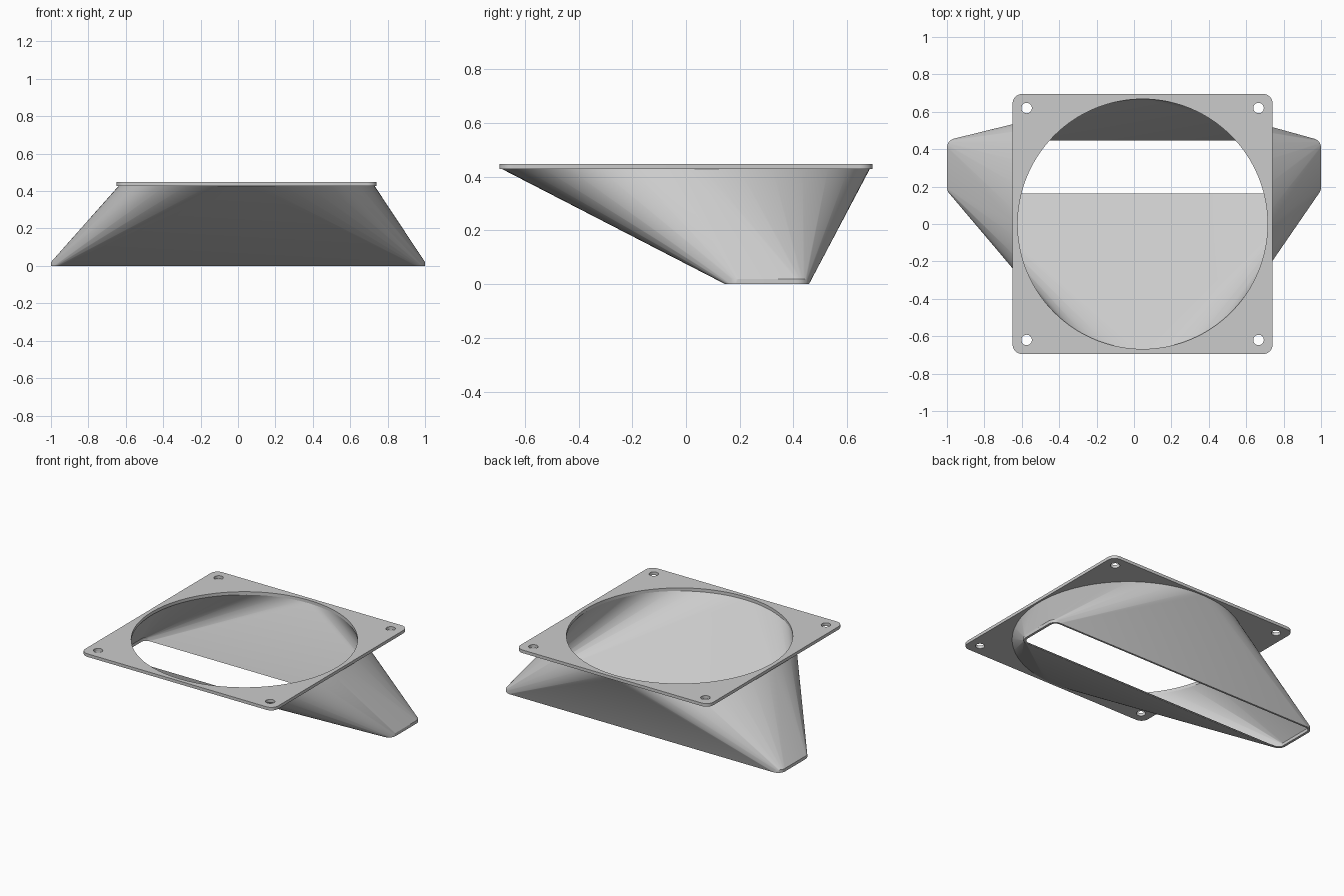
import bpy, bmesh, math

cube = bpy.data.objects.get("Cube")
if cube:
    bpy.data.objects.remove(cube, do_unlink=True)

grey = bpy.data.materials.new("light grey plastic")
grey.use_nodes = True
grey.diffuse_color = (0.6, 0.6, 0.6, 1)
grey.node_tree.nodes["Principled BSDF"].inputs["Base Color"].default_value = (0.6, 0.6, 0.6, 1)

CX = 0.046               # centre of the round inlet
Z_LOW, Z_TOP = 0.428, 0.448   # underside and top of the flange
HOLE_R, WALL = 0.668, 0.016
SLOT_Y = 0.302           # centre of the outlet slot
LIP = 0.02               # height of the straight outlet end


def circle(cx, cy, r, n):
    return [(cx + r * math.cos(2 * math.pi * i / n),
             cy + r * math.sin(2 * math.pi * i / n)) for i in range(n)]


def rounded_rect(cx, cy, hx, hy, r, n=8):
    pts = []
    for q, (sx, sy) in enumerate([(1, 1), (-1, 1), (-1, -1), (1, -1)]):
        for i in range(n + 1):
            a = math.pi / 2 * (q + i / n)
            pts.append((cx + sx * (hx - r) + r * math.cos(a),
                        cy + sy * (hy - r) + r * math.sin(a)))
    return pts


def finish(bm, name):
    mesh = bpy.data.meshes.new(name)
    bm.to_mesh(mesh)
    bm.free()
    obj = bpy.data.objects.new(name, mesh)
    bpy.context.collection.objects.link(obj)
    mesh.materials.append(grey)
    bpy.ops.object.select_all(action="DESELECT")
    obj.select_set(True)
    bpy.context.view_layer.objects.active = obj
    bpy.ops.object.shade_smooth_by_angle(angle=math.radians(30))
    return obj


def flat(face, z):
    return all(abs(v.co.z - z) < 1e-4 for v in face.verts)


def add_shell(bm, radius, slot):
    """Hull from round inlet to slot, open at both ends; returns the slot rim."""
    verts = [bm.verts.new((x, y, Z_LOW)) for x, y in circle(CX, 0, radius, 128)]
    for z in (0, LIP):
        verts += [bm.verts.new((x, y, z)) for x, y in slot]
    bmesh.ops.convex_hull(bm, input=verts)
    verts = [v for v in verts if v.is_valid]
    faces = {f for v in verts for f in v.link_faces}
    bmesh.ops.recalc_face_normals(bm, faces=list(faces))
    caps = [f for f in faces if flat(f, 0) or flat(f, Z_LOW)]
    bmesh.ops.delete(bm, geom=caps, context="FACES")
    verts = [v for v in verts if v.is_valid]
    bmesh.ops.delete(bm, geom=[v for v in verts if not v.link_faces], context="VERTS")
    return [e for e in bm.edges if e.is_boundary and all(abs(v.co.z) < 1e-4 for v in e.verts)]


# Hollow duct: outer and inner shells joined around the outlet
bm = bmesh.new()
add_shell(bm, HOLE_R, rounded_rect(0, SLOT_Y + 0.002, 1 - WALL, 0.142, 0.035))
bmesh.ops.reverse_faces(bm, faces=bm.faces[:])
rims = add_shell(bm, HOLE_R + WALL, rounded_rect(0, SLOT_Y, 1, 0.156, 0.05))
bmesh.ops.bridge_loops(bm, edges=rims)
for f in bm.faces:
    if flat(f, 0) and f.normal.z > 0:
        f.normal_flip()
finish(bm, "duct")

# Square flange with the inlet opening and four screw holes
bm = bmesh.new()
loops = [rounded_rect(CX, 0, 0.695, 0.695, 0.05), circle(CX, 0, HOLE_R, 128)]
loops += [circle(CX + sx * 0.62, sy * 0.62, 0.028, 24) for sx in (-1, 1) for sy in (-1, 1)]
edges = []
for loop in loops:
    vs = [bm.verts.new((x, y, Z_LOW)) for x, y in loop]
    edges += [bm.edges.new((vs[i - 1], vs[i])) for i in range(len(vs))]
bmesh.ops.triangle_fill(bm, edges=edges, use_beauty=True, normal=(0, 0, 1))
ext = bmesh.ops.extrude_face_region(bm, geom=bm.faces[:], use_keep_orig=True)
top = [g for g in ext["geom"] if isinstance(g, bmesh.types.BMVert)]
bmesh.ops.translate(bm, verts=top, vec=(0, 0, Z_TOP - Z_LOW))
bmesh.ops.recalc_face_normals(bm, faces=bm.faces[:])
finish(bm, "flange")
